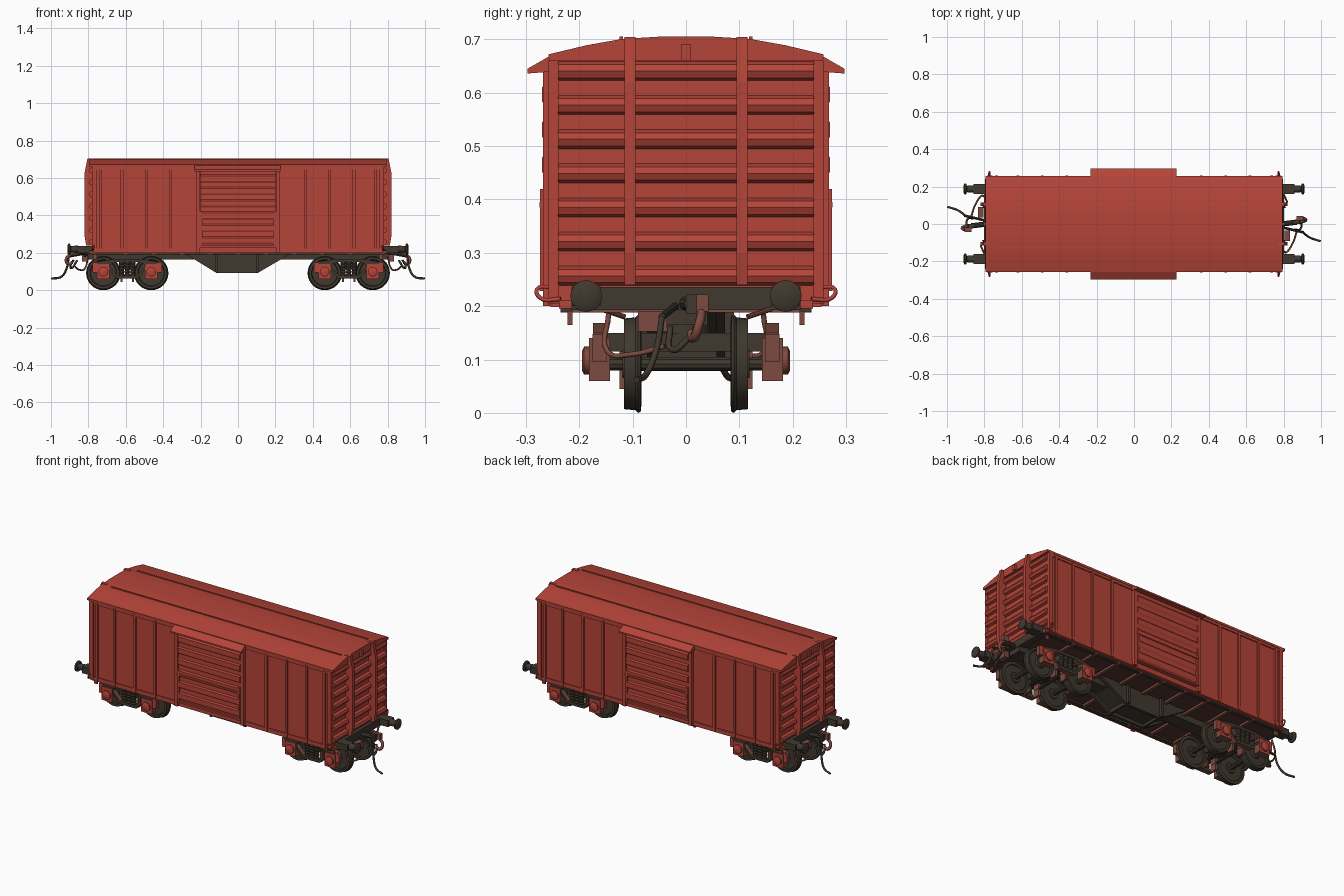
import bpy, bmesh, math
from mathutils import Vector, Matrix


def material(name, rgb):
    m = bpy.data.materials.new(name)
    m.diffuse_color = (*rgb, 1)
    return m


RED = material("boxcar red", (0.46, 0.058, 0.040))
BROWN = material("dusty brown", (0.20, 0.070, 0.050))
DARK = material("grimy black", (0.050, 0.040, 0.028))
FLOOR = material("floor brown", (0.085, 0.036, 0.026))


def finish(name, bm, mat, smooth=False):
    bmesh.ops.recalc_face_normals(bm, faces=bm.faces)
    me = bpy.data.meshes.new(name)
    bm.to_mesh(me)
    bm.free()
    me.materials.append(mat)
    ob = bpy.data.objects.new(name, me)
    bpy.context.collection.objects.link(ob)
    if smooth:
        bpy.ops.object.select_all(action='DESELECT')
        ob.select_set(True)
        bpy.context.view_layer.objects.active = ob
        bpy.ops.object.shade_smooth_by_angle(angle=math.radians(35))
    return ob


def brown_edges(ob):
    """Sideways faces keep their colour, all others turn brown."""
    ob.data.materials.append(BROWN)
    for f in ob.data.polygons:
        f.material_index = 0 if abs(f.normal.y) > 0.5 else 1


def prism(name, mat, pts, axis, a, b, smooth=False):
    """Extrude a profile along an axis; profile is (y,z) for X and (x,z) for Y."""
    bm = bmesh.new()
    put = (lambda p, t: (t, p[0], p[1])) if axis == 'X' else (lambda p, t: (p[0], t, p[1]))
    lo = [bm.verts.new(put(p, a)) for p in pts]
    hi = [bm.verts.new(put(p, b)) for p in pts]
    bm.faces.new(lo)
    bm.faces.new(hi)
    for i in range(len(pts)):
        j = (i + 1) % len(pts)
        bm.faces.new((lo[i], lo[j], hi[j], hi[i]))
    return finish(name, bm, mat, smooth)


def box(name, mat, xa, xb, ya, yb, za, zb):
    return prism(name, mat, [(xa, za), (xb, za), (xb, zb), (xa, zb)], 'Y', ya, yb)


def lathe(name, mat, prof, origin, direction, n=24):
    """Spin (radius, distance) points around a line."""
    bm = bmesh.new()
    rings = [[bm.verts.new((r * math.cos(2 * math.pi * k / n), r * math.sin(2 * math.pi * k / n), h))
              for k in range(n)] for r, h in prof]
    for p, q in zip(rings, rings[1:]):
        for k in range(n):
            bm.faces.new((p[k], p[(k + 1) % n], q[(k + 1) % n], q[k]))
    bm.faces.new(rings[0])
    bm.faces.new(rings[-1])
    rot = Vector(direction).to_track_quat('Z', 'Y').to_matrix().to_4x4()
    bm.transform(Matrix.Translation(origin) @ rot)
    return finish(name, bm, mat, True)


def rod(name, mat, a, b, r, n=10):
    d = Vector(b) - Vector(a)
    return lathe(name, mat, [(r, 0), (r, d.length)], a, d, n)


def tube(name, mat, pts, r):
    cu = bpy.data.curves.new(name, 'CURVE')
    cu.dimensions = '3D'
    cu.bevel_depth, cu.bevel_resolution, cu.resolution_u = r, 1, 5
    cu.use_fill_caps = True
    sp = cu.splines.new('BEZIER')
    sp.bezier_points.add(len(pts) - 1)
    for bp, p in zip(sp.bezier_points, pts):
        bp.co = p
        bp.handle_left_type = bp.handle_right_type = 'AUTO'
    cu.materials.append(mat)
    ob = bpy.data.objects.new(name, cu)
    bpy.context.collection.objects.link(ob)
    bpy.ops.object.select_all(action='DESELECT')
    ob.select_set(True)
    bpy.context.view_layer.objects.active = ob
    bpy.ops.object.convert(target='MESH')


# Body shell and arched roof
half = [(0.249, 0.668), (0.18, 0.685), (0.115, 0.697), (0.05, 0.701)]
arch = half + [(-y, z) for y, z in reversed(half)]
prism("body_shell", RED, [(-0.249, 0.205), (0.249, 0.205)] + arch, 'X', -0.775, 0.775)
roof = [(y * 1.035, z + 0.004) for y, z in arch]
prism("roof_sheet", RED, roof + [(-0.257, 0.660), (0.257, 0.660)], 'X', -0.795, 0.793, True)
box("floor", FLOOR, -0.77, 0.77, -0.246, 0.246, 0.200, 0.2055)

for s in (1, -1):
    def ys(a, b):
        return sorted((s * a, s * b))
    # Roof strip, eave and sill rails
    box("roof_strip", RED, -0.735, 0.755, *ys(0.118, 0.125), 0.69, 0.705)
    box("eave_rail", RED, -0.78, 0.78, *ys(0.24, 0.255), 0.645, 0.664)
    box("side_sill", RED, -0.775, 0.775, *ys(0.225, 0.254), 0.198, 0.222)
    # Vertical posts on the side wall
    for x in (0.36, 0.49, 0.62, 0.735):
        for sx in (1, -1):
            box("side_post", RED, sx * x - 0.007, sx * x + 0.007, *ys(0.24, 0.258), 0.2, 0.655)
    for sx in (1, -1):
        box("corner_post", RED, sx * 0.769 - 0.012, sx * 0.769 + 0.012, *ys(0.238, 0.258), 0.205, 0.66)
        box("door_post", RED, sx * 0.213 - 0.010, sx * 0.213 + 0.010, *ys(0.24, 0.268), 0.2, 0.65)
    # Sliding door with horizontal corrugation
    prof = [(s * 0.24, 0.235), (s * 0.264, 0.235)]
    for i in range(6):
        z = 0.262 + i * 0.066
        prof += [(s * 0.264, z - 0.018), (s * 0.270, z - 0.008), (s * 0.270, z + 0.018), (s * 0.264, z + 0.026)]
    prof += [(s * 0.264, 0.64), (s * 0.24, 0.64)]
    prism("sliding_door", RED, prof, 'X', -0.2, 0.2)
    for z in (0.228, 0.385):
        box("door_rail", RED, -0.205, 0.205, *ys(0.25, 0.275), z, z + 0.010)
    for x in (-0.197, 0.197):
        box("door_frame", RED, x - 0.006, x + 0.006, *ys(0.25, 0.274), 0.232, 0.42)
    # Sloping hood above the door
    prism("door_hood", RED, [(s * 0.245, 0.672), (s * 0.257, 0.668), (s * 0.297, 0.645), (s * 0.297, 0.636),
                             (s * 0.245, 0.640)], 'X', -0.232, 0.227)

# Cross members, centre sill and fishbelly below the floor
for i in range(9):
    x = -0.6 + i * 0.15
    box("cross_member", BROWN, x - 0.009, x + 0.009, -0.235, 0.235, 0.188, 0.203)
for y in (-0.225, 0.225):
    box("floor_side_beam", DARK, -0.78, 0.78, y - 0.01, y + 0.01, 0.190, 0.206)
box("centre_sill", DARK, -0.80, 0.80, -0.04, 0.04, 0.165, 0.204)
belly = [(-0.295, 0.203), (-0.115, 0.092), (0.105, 0.092), (0.295, 0.203)]
for y in (-0.065, 0.065):
    prism("fishbelly_plate", DARK, belly, 'Y', y - 0.008, y + 0.008)
prism("fishbelly_core", DARK, [(-0.28, 0.203), (-0.11, 0.11), (0.10, 0.11), (0.28, 0.203)], 'Y', -0.06, 0.06)
for x in (-0.115, 0.105):
    box("fishbelly_rib", DARK, x - 0.006, x + 0.006, -0.09, 0.09, 0.095, 0.2)

# Ends, each turned half a turn from the other
for s in (1, -1):
    def xs(a, b):
        return sorted((s * a, s * b))

    def ey(a, b):
        return sorted((s * a, s * b))
    prof = [(s * 0.76, 0.236), (s * 0.777, 0.236)]
    for i in range(7):
        z = 0.257 + i * 0.0640
        prof += [(s * 0.777, z - 0.018), (s * 0.791, z - 0.013), (s * 0.797, z),
                 (s * 0.791, z + 0.012), (s * 0.777, z + 0.018)]
    prof += [(s * 0.777, 0.668), (s * 0.76, 0.668)]
    prism("end_corrugation", RED, prof, 'Y', -0.24, 0.24, True)
    for y in (-0.105, 0.105):
        prism("end_post", RED, [(s * 0.77, 0.24), (s * 0.812, 0.24), (s * 0.822, 0.30), (s * 0.822, 0.62),
                                (s * 0.805, 0.704), (s * 0.77, 0.704)], 'Y', y - 0.01, y + 0.01)
    box("end_lamp", RED, *xs(0.775, 0.805), -0.009, 0.009, 0.66, 0.69)
    # Headstock and end sill
    box("headstock", DARK, *xs(0.765, 0.803), -0.215, 0.215, 0.193, 0.236)
    box("end_sill", RED, *xs(0.765, 0.793), -0.238, 0.238, 0.196, 0.212)
    for y in (-0.187, 0.187):
        e = math.copysign(1, y)
        # Sprung buffer with square housing
        box("buffer_housing", DARK, *xs(0.79, 0.858), y - 0.027, y + 0.027, 0.200, 0.237)
        lathe("buffer", DARK, [(0.020, 0), (0.018, 0.028), (0.017, 0.038), (0.030, 0.042),
                               (0.030, 0.050), (0.018, 0.056)], (s * 0.856, y, 0.219), (s, 0, 0), 16)
        # Corner step and grab rail
        box("corner_step", BROWN, *xs(0.755, 0.775), *sorted((e * 0.213, e * 0.222)), 0.165, 0.2)
        tube("corner_rail", RED, [(s * 0.772, e * 0.250, 0.235), (s * 0.772, e * 0.279, 0.232),
                                  (s * 0.775, e * 0.274, 0.216), (s * 0.785, e * 0.235, 0.213)], 0.004)
    # Draw hook, coupling links and brake hose
    rod("draw_bar", DARK, (s * 0.79, 0, 0.205), (s * 0.87, s * 0.01, 0.205), 0.014)
    box("draw_hook", DARK, *xs(0.855, 0.885), *ey(0.0, 0.022), 0.185, 0.222)
    box("coupling_block", BROWN, *xs(0.805, 0.835), *ey(-0.09, -0.036), 0.153, 0.190)
    box("coupling_plate", BROWN, *xs(0.87, 0.905), *ey(0.020, 0.042), 0.190, 0.222)
    tube("coupling_link", BROWN, [(s * 0.885, s * 0.031, 0.20), (s * 0.918, s * 0.024, 0.165),
                                  (s * 0.905, s * 0.014, 0.140), (s * 0.885, s * 0.010, 0.150)], 0.009)
    tube("coupling_shackle", DARK, [(s * 0.88, s * 0.02, 0.16), (s * 0.895, s * 0.0, 0.135),
                                    (s * 0.89, s * -0.025, 0.118), (s * 0.86, s * -0.03, 0.16)], 0.006)
    tube("brake_hose", DARK, [(s * 0.905, s * -0.045, 0.18), (s * 0.915, s * -0.055, 0.12),
                              (s * 0.945, s * -0.075, 0.072), (s * 0.997, s * -0.092, 0.062)], 0.006)
    rod("hose_pipe", DARK, (s * 0.80, s * -0.02, 0.2), (s * 0.907, s * -0.045, 0.18), 0.007)
    tube("brake_pipe", BROWN, [(s * 0.80, s * -0.145, 0.185), (s * 0.82, s * -0.147, 0.115),
                               (s * 0.85, s * -0.10, 0.11), (s * 0.87, s * -0.04, 0.125)], 0.005)
    rod("brake_arm", BROWN, (s * 0.80, s * 0.16, 0.195), (s * 0.82, s * 0.115, 0.180), 0.005)

# Two-axle bogies
WHEEL = [(0.012, 0.0), (0.028, 0.0), (0.030, 0.006), (0.070, 0.006), (0.073, 0.0), (0.090, 0.002),
         (0.092, 0.007), (0.087, 0.012), (0.085, 0.033), (0.072, 0.033), (0.068, 0.025), (0.030, 0.025),
         (0.026, 0.036), (0.012, 0.036)]
for cx in (-0.592, 0.592):
    for sx in (-1, 1):
        ax = cx + sx * 0.128
        rod("axle", DARK, (ax, -0.18, 0.092), (ax, 0.18, 0.092), 0.013)
        bx = ax - sx * 0.097
        rod("brake_beam", DARK, (bx, -0.12, 0.085), (bx, 0.12, 0.085), 0.007)
        for e in (-1, 1):
            lathe("wheel", DARK, WHEEL, (ax, e * 0.083, 0.092), (0, e, 0), 32)
            box("brake_shoe", BROWN, bx - 0.006, bx + 0.006, *sorted((e * 0.085, e * 0.125)), 0.045, 0.13)
            # Axle box with round cover
            brown_edges(box("axle_box", RED, ax - 0.034, ax + 0.034,
                            *sorted((e * 0.142, e * 0.182)), 0.060, 0.140))
            brown_edges(lathe("axle_cover", RED, [(0.026, 0), (0.026, 0.010), (0.018, 0.014)],
                              (ax, e * 0.181, 0.098), (0, e, 0), 12))
            brown_edges(box("axle_box_lug", RED, ax + sx * 0.045 - 0.012, ax + sx * 0.045 + 0.012,
                            *sorted((e * 0.148, e * 0.175)), 0.095, 0.148))
    for e in (-1, 1):
        # Truss side frame: top chord, lower chord, springs
        top = [(-0.17, 0.138), (-0.09, 0.138), (-0.055, 0.152), (0.055, 0.152), (0.09, 0.138), (0.17, 0.138),
               (0.17, 0.150), (0.07, 0.168), (-0.07, 0.168), (-0.17, 0.150)]
        low = [(-0.10, 0.115), (-0.055, 0.062), (0.055, 0.062), (0.10, 0.115), (0.10, 0.132),
               (0.05, 0.078), (-0.05, 0.078), (-0.10, 0.132)]
        for nm, pts in (("frame_top_chord", top), ("frame_lower_chord", low)):
            brown_edges(prism(nm, DARK, [(cx + x, z) for x, z in pts], 'Y', *sorted((e * 0.148, e * 0.174))))
        for dx in (-0.03, 0, 0.03):
            lathe("bogie_spring", DARK, [(0.012 + 0.003 * (k % 2), k * 0.008) for k in range(11)],
                  (cx + dx, e * 0.160, 0.074), (0, 0, 1), 10)
    box("bolster", DARK, cx - 0.045, cx + 0.045, -0.165, 0.165, 0.115, 0.150)
    rod("bogie_pivot", DARK, (cx, 0, 0.14), (cx, 0, 0.2), 0.045, 16)
